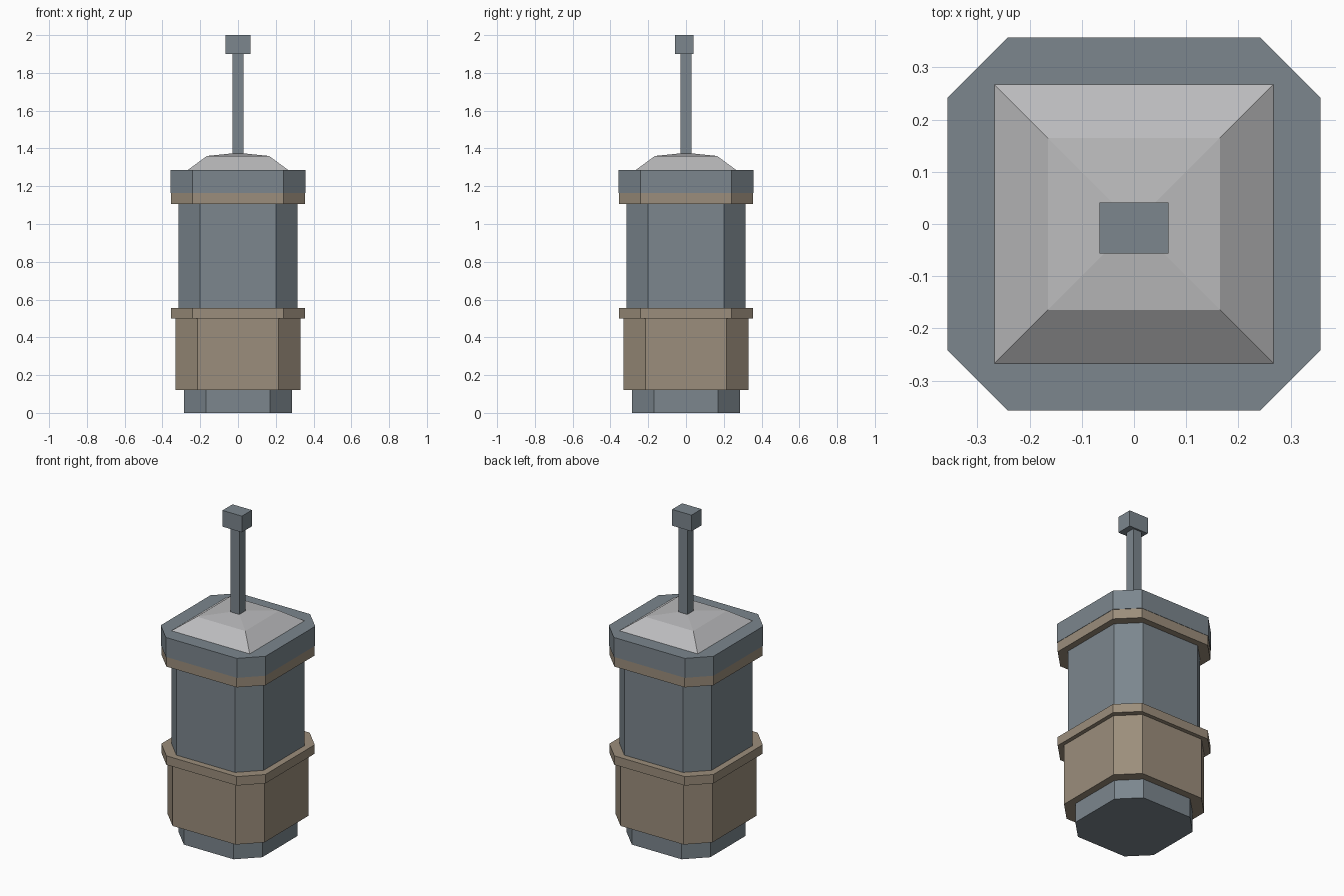
import bpy

old = bpy.data.objects.get("Cube")
if old:
    bpy.data.objects.remove(old, do_unlink=True)


def material(name, rgb):
    mat = bpy.data.materials.new(name)
    mat.use_nodes = True
    color = (*rgb, 1)
    mat.diffuse_color = color
    bsdf = mat.node_tree.nodes["Principled BSDF"]
    bsdf.inputs["Base Color"].default_value = color
    bsdf.inputs["Roughness"].default_value = 0.8
    return mat


slate = material("slate grey", (0.20, 0.24, 0.27))
tan = material("weathered tan", (0.33, 0.27, 0.20))
pale = material("pale grey", (0.50, 0.50, 0.51))


def add_mesh(name, verts, faces, mat):
    mesh = bpy.data.meshes.new(name)
    mesh.from_pydata(verts, [], faces)
    mesh.materials.append(mat)
    obj = bpy.data.objects.new(name, mesh)
    bpy.context.collection.objects.link(obj)
    return obj


def loft(name, rings, mat):
    """Join equal-sized point rings and cap both ends."""
    n = len(rings[0])
    verts = [p for ring in rings for p in ring]
    faces = [tuple(reversed(range(n))), tuple(range(len(verts) - n, len(verts)))]
    for r in range(len(rings) - 1):
        for i in range(n):
            j = (i + 1) % n
            faces.append((r * n + i, r * n + j, (r + 1) * n + j, (r + 1) * n + i))
    return add_mesh(name, verts, faces, mat)


def octagon(half, flat, z):
    corner = [(half, -flat), (half, flat), (flat, half), (-flat, half)]
    return [(x, y, z) for x, y in corner + [(-x, -y) for x, y in corner]]


def rectangle(hx, hy, z, cy=0):
    return [(-hx, cy - hy, z), (hx, cy - hy, z), (hx, cy + hy, z), (-hx, cy + hy, z)]


# Stacked square sections with clipped corners
sections = [
    ("base_plinth", 0.285, 0.17, 0.0, 0.12, slate),
    ("lower_body", 0.33, 0.215, 0.12, 0.5, tan),
    ("lower_band", 0.355, 0.24, 0.5, 0.555, tan),
    ("upper_body", 0.315, 0.20, 0.555, 1.105, slate),
    ("upper_band", 0.355, 0.24, 1.105, 1.165, tan),
    ("top_rim", 0.357, 0.242, 1.165, 1.285, slate),
]
for name, half, flat, bottom, top, mat in sections:
    loft(name, [octagon(half, flat, bottom), octagon(half, flat, top)], mat)

# Shallow hipped roof with a slight rise to the centre
loft("roof", [rectangle(0.267, 0.267, 1.285), rectangle(0.165, 0.165, 1.36),
              rectangle(0.02, 0.02, 1.375)], pale)

# Mast and its block
loft("mast", [rectangle(0.03, 0.03, 1.36), rectangle(0.03, 0.03, 1.9)], slate)
loft("mast_block", [rectangle(0.066, 0.049, 1.9, -0.008),
                    rectangle(0.066, 0.049, 2.0, -0.008)], slate)
